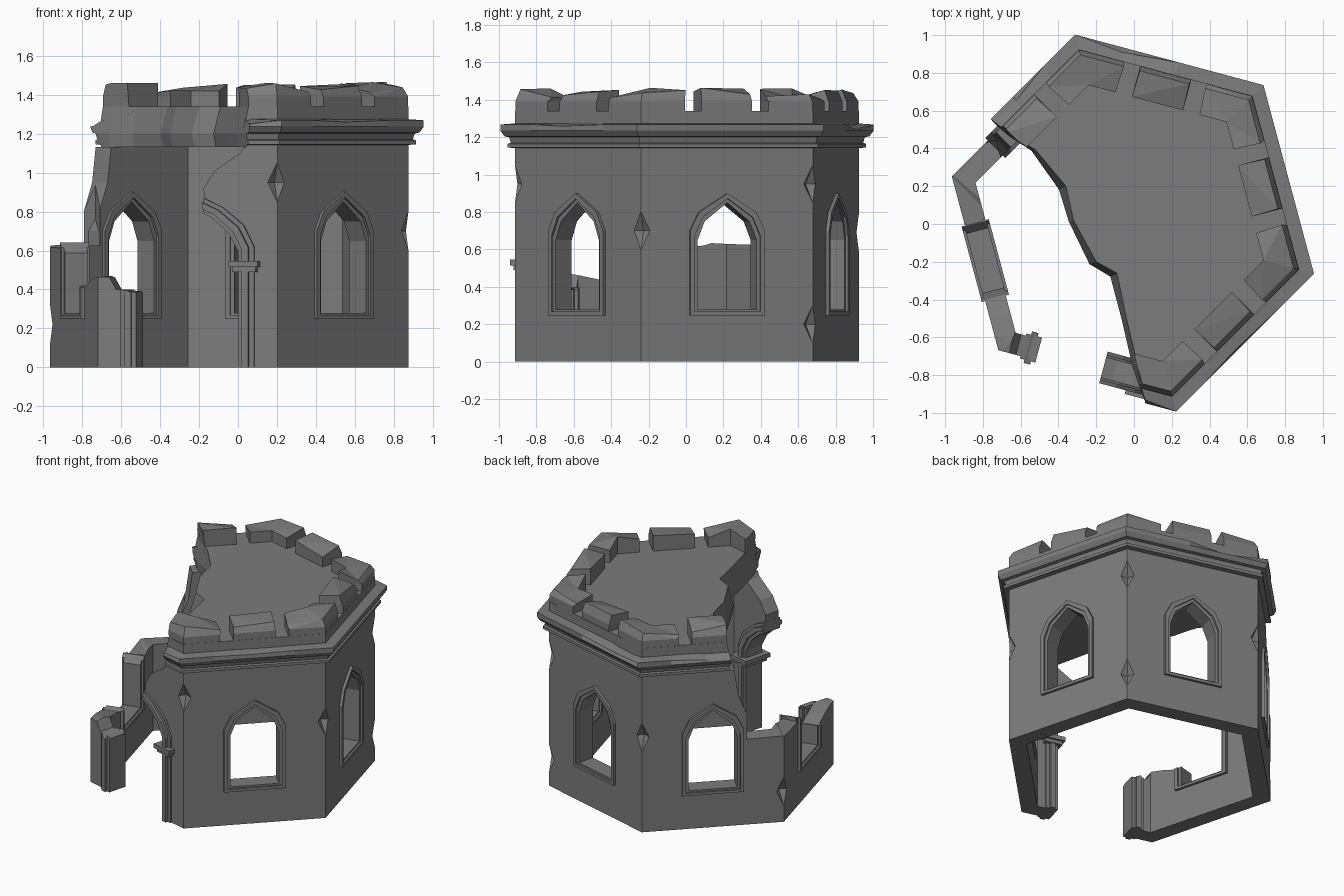
import bpy, bmesh, random
from math import cos, sin, radians
from mathutils import Vector

if "Cube" in bpy.data.objects:
    bpy.data.objects.remove(bpy.data.objects["Cube"])

random.seed(4)
CX, CY = -0.045, 0.005            # tower axis
R, RI = 0.952, 0.822              # wall corner radii
AO, AI = 0.825, 0.712             # wall apothems
CORNERS = [-15, 45, 105, 165, 225, 285]
RIGHT, BACK, BACK_LEFT, LEFT, FRONT, FRONT_RIGHT = 15, 75, 135, 195, 255, 315

stone = bpy.data.materials.new("dark_grey_stone")
stone.diffuse_color = (0.2, 0.2, 0.2, 1)
stone.use_nodes = True
stone.node_tree.nodes["Principled BSDF"].inputs["Base Color"].default_value = stone.diffuse_color


def corner(v, r, z):
    return Vector((CX + r * cos(radians(v)), CY + r * sin(radians(v)), z))


def on_face(m, u, z, a):
    """Point on the side facing angle m: u along it, a out from the axis."""
    c, s = cos(radians(m)), sin(radians(m))
    return Vector((CX + a * c - u * s, CY + a * s + u * c, z))


def hexagon(r, z):
    return [corner(v, r, z) for v in CORNERS]


def finish(name, bm):
    bmesh.ops.recalc_face_normals(bm, faces=bm.faces)
    me = bpy.data.meshes.new(name)
    bm.to_mesh(me)
    bm.free()
    me.materials.append(stone)
    ob = bpy.data.objects.new(name, me)
    bpy.context.collection.objects.link(ob)
    return ob


def loft(name, loops, tube=False):
    """Join equal loops; tube closes last to first, otherwise ends are capped."""
    bm = bmesh.new()
    rows = [[bm.verts.new(p) for p in lp] for lp in loops]
    n = len(rows[0])
    for k in range(len(rows) if tube else len(rows) - 1):
        a, b = rows[k], rows[(k + 1) % len(rows)]
        for i in range(n):
            j = (i + 1) % n
            bm.faces.new((a[i], a[j], b[j], b[i]))
    if not tube:
        bm.faces.new(rows[0])
        bm.faces.new(rows[-1])
    return finish(name, bm)


def panel(name, m, pts, a0, a1):
    return loft(name, [[on_face(m, u, z, a) for u, z in pts] for a in (a0, a1)])


def cut(ob, cutters):
    for c in cutters:
        mod = ob.modifiers.new("cut", 'BOOLEAN')
        mod.operation, mod.solver, mod.object = 'DIFFERENCE', 'EXACT', c
    bpy.context.view_layer.update()
    ev = ob.evaluated_get(bpy.context.evaluated_depsgraph_get())
    me = bpy.data.meshes.new_from_object(ev)
    ob.modifiers.clear()
    ob.data = me


def lancet(hw, sill, apex):
    spring = apex - 0.2
    return [(-hw, sill), (hw, sill), (hw, spring), (hw * 0.76, apex - 0.1),
            (0, apex), (-hw * 0.76, apex - 0.1), (-hw, spring)]


def chip(v, z):
    """Diamond-shaped notch cutter on a tower corner."""
    bm = bmesh.new()
    c, s = cos(radians(v)), sin(radians(v))
    out, side = Vector((c, s, 0)), Vector((-s, c, 0))
    o = corner(v, R + 0.02, z)
    for d in (out * 0.08, out * -0.075, side * 0.11, side * -0.11,
              Vector((0, 0, 0.14)), Vector((0, 0, -0.14))):
        bm.verts.new(o + d)
    bmesh.ops.convex_hull(bm, input=bm.verts)
    return finish("chip_cutter", bm)


# cutters for the collapsed sides
left_break = panel("left_break_cutter", LEFT, [
    (-0.6, 0.62), (-0.2, 0.64), (-0.13, 0.54), (0.12, 0.43), (0.2, 0.41),
    (0.3, 0.44), (0.45, 0.47), (0.6, 0.45), (0.6, 2), (-0.6, 2)], 0.55, 1.2)
back_left_break = panel("back_left_break_cutter", BACK_LEFT, [
    (0.6, 0.61), (0.476, 0.62), (0.36, 0.69), (0.23, 0.80), (0.17, 0.95),
    (0.145, 1.13), (0.145, 2), (0.6, 2)], 0.55, 1.2)
front_break = panel("front_break_cutter", FRONT, [
    (-0.6, 0.45), (-0.42, 0.47), (-0.38, 0.40), (-0.27, 0.39), (-0.27, -0.1),
    (0.27, -0.1), (0.27, 0.60), (0.22, 0.69), (0.13, 0.77), (0.09, 0.79),
    (0.085, 0.92), (0.145, 1.01), (0.28, 1.10), (0.33, 1.18), (0.33, 2),
    (-0.6, 2)], 0.55, 1.2)
line = [(-0.76, 0.59), (-0.64, 0.47), (-0.52, 0.39), (-0.36, 0.20), (-0.32, 0.02),
        (-0.2, -0.2), (-0.09, -0.26), (-0.04, -0.5), (0.02, -0.75), (0.07, -0.93),
        (0.07, -1.3), (-1.5, -1.3), (-1.5, 0.59)]
levels = []
for z, slip in ((1.0, 0.0), (1.2, 0.03), (1.34, 0.0), (1.7, 0.03)):
    levels.append([Vector((x - slip * random.uniform(0.3, 1.3),
                           y - slip * random.uniform(0, 0.7), z)) for x, y in line])
roof_break = loft("roof_break_cutter", levels)
chips = [chip(v, z) for v, z in ((285, 0.95), (-15, 0.70), (45, 0.95), (45, 0.20),
                                 (105, 0.69), (165, 0.22))]
breaks = [left_break, back_left_break, front_break]
helpers = breaks + [roof_break] + chips

# hexagonal wall shell with window openings
walls = loft("walls", [hexagon(R, 0), hexagon(R, 1.13), hexagon(RI, 1.13),
                       hexagon(RI, 0)], tube=True)
windows = {"right": RIGHT, "back": BACK, "back_left": BACK_LEFT, "left": LEFT,
           "front_right": FRONT_RIGHT}
holes = [panel("window_cutter", m, lancet(0.185, 0.262, 0.875), 0.6, 1.0)
         for m in windows.values()]
cut(walls, holes + breaks + chips)
helpers += holes

# stepped window frames, proud on both wall faces
for side, m in windows.items():
    for part, (o, i, d) in {"outer": ((0.207, 0.248, 0.90), (0.182, 0.268, 0.872), 0.018),
                            "inner": ((0.184, 0.266, 0.874), (0.163, 0.28, 0.85), 0.004)}.items():
        frame = loft(f"{side}_window_{part}_frame", [
            [on_face(m, u, z, a) for u, z in lancet(*s)]
            for s, a in ((o, AI - d), (o, AO + d), (i, AO + d), (i, AI - d))], tube=True)
        if side == "left":
            cut(frame, [left_break])

# broken doorway: arched right jamb, stump of the left jamb, capital
outer = [(0.355, 0), (0.355, 0.62), (0.30, 0.73), (0.19, 0.82), (0.085, 0.87)]
inner = [(0.27, 0), (0.27, 0.60), (0.22, 0.69), (0.13, 0.77), (0.085, 0.79)]


def blend(t):
    return [(a[0] + (b[0] - a[0]) * t, a[1] + (b[1] - a[1]) * t)
            for a, b in zip(outer, inner)]


for part, t0, t1, d in (("band", 0, 1, 0.012), ("roll", 0.3, 0.72, 0.03)):
    panel("door_arch_" + part, FRONT, blend(t0) + blend(t1)[::-1], AI - d, AO + d)
    u0, u1 = -0.355 + 0.085 * t0, -0.355 + 0.085 * t1
    panel("left_jamb_" + part, FRONT, [(u0, 0), (u1, 0), (u1, 0.385), (u0, 0.40)],
          AI - d, AO + d)
for z0, z1, d in ((0.515, 0.545, 0.05), (0.49, 0.515, 0.035)):
    panel("door_capital", FRONT, [(0.28 - d, z0), (0.335 + d, z0), (0.335 + d, z1),
                                  (0.28 - d, z1)], AI - d, AO + d)

# roof slab
roof = loft("roof_slab", [hexagon(R, 1.13), hexagon(R, 1.34)])
cut(roof, [roof_break])

# moulded cornice, upper lip worn at random
profile = [(0.93, 1.14), (0.992, 1.145), (0.992, 1.165), (0.975, 1.17), (0.985, 1.20),
           (1.01, 1.205), (1.033, 1.235), (1.033, 1.268), (0.93, 1.275)]
rings = [[] for _ in profile]
for k, v in enumerate(CORNERS):
    for f in (0, 0.22, 0.45, 0.75):
        wear = 0 if f == 0 else random.choice((0, 0.01, 0.03))
        for i, (r, z) in enumerate(profile):
            lip = i == 7
            r2 = r - (wear if lip else 0)
            z2 = z - (wear * 0.9 if lip else 0)
            rings[i].append(corner(v, r2, z2).lerp(corner(v + 60, r2, z2), f))
cornice = loft("cornice", rings, tube=True)
cut(cornice, [roof_break])


# battlements: a corner block on each vertex, one block mid-side
def merlon(name, pts):
    top = []
    for k, p in enumerate(pts):
        q = Vector((CX, CY, 0)).lerp(p, 0.97 if k < len(pts) // 2 else 1.0)
        top.append(Vector((q.x, q.y, random.uniform(1.405, 1.465))))
    low = [Vector((p.x, p.y, 1.30)) for p in pts]
    mid = [Vector((p.x, p.y, 1.39)) for p in pts]
    bm_ob = loft(name, [low, mid, top])
    bm = bmesh.new()
    bm.from_mesh(bm_ob.data)
    bmesh.ops.triangulate(bm, faces=[f for f in bm.faces if f.normal.z > 0.5])
    bm.to_mesh(bm_ob.data)
    bm.free()
    cut(bm_ob, [roof_break])


AM = 0.655
for v in (-15, 45, 105, 285):
    merlon("corner_merlon", [
        on_face(v - 30, 0.23, 0, AO - 0.002), corner(v, R - 0.002, 0),
        on_face(v + 30, -0.23, 0, AO - 0.002), on_face(v + 30, -0.23, 0, AM),
        corner(v, AM / cos(radians(30)), 0), on_face(v - 30, 0.23, 0, AM)])
for m in (RIGHT, BACK, BACK_LEFT, FRONT_RIGHT):
    merlon("middle_merlon", [on_face(m, -0.14, 0, AO - 0.002), on_face(m, 0.14, 0, AO - 0.002),
                             on_face(m, 0.14, 0, AM), on_face(m, -0.14, 0, AM)])

for h in helpers:
    bpy.data.objects.remove(h, do_unlink=True)
